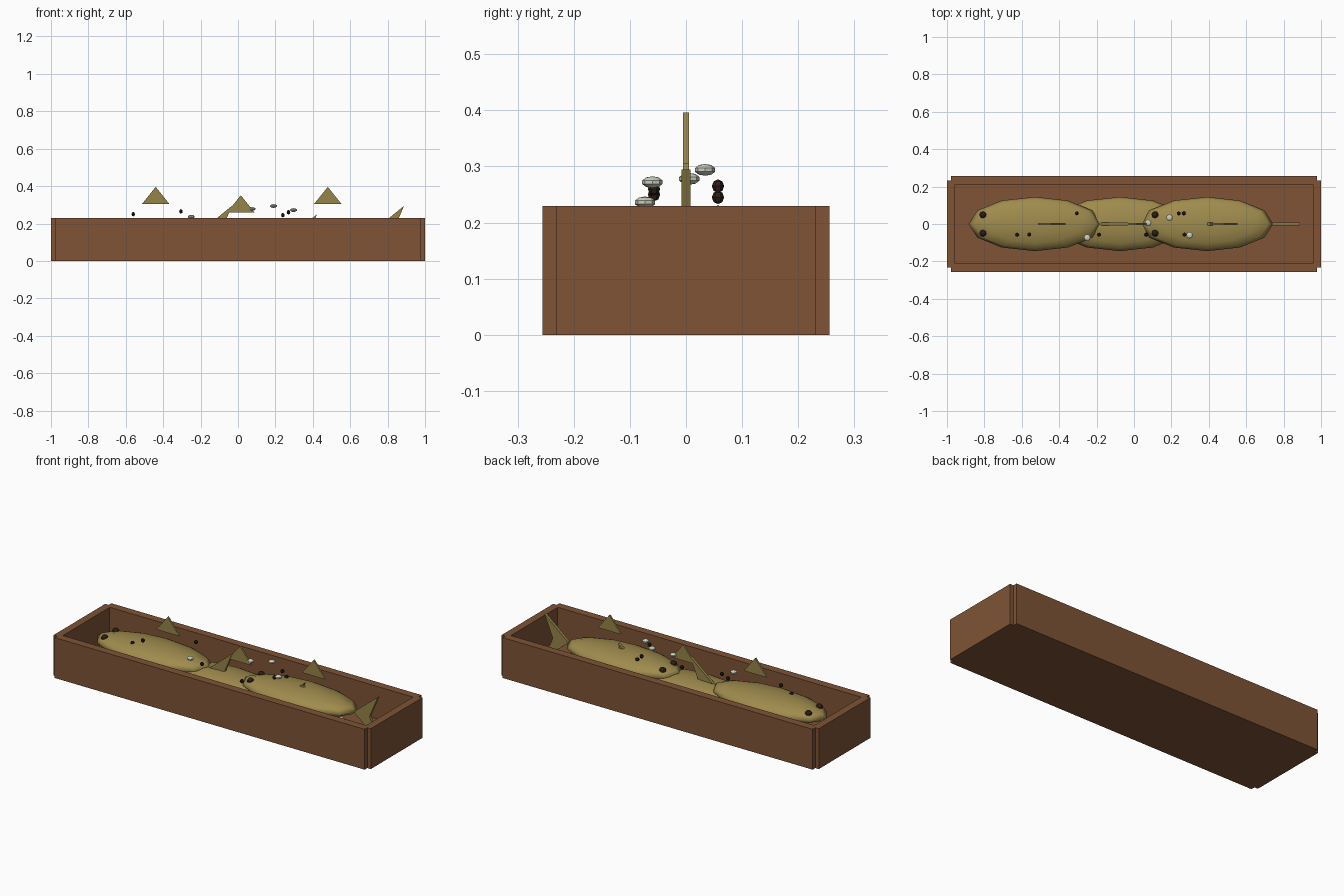
import bpy, bmesh, math
from mathutils import Matrix

if "Cube" in bpy.data.objects:
    bpy.data.objects.remove(bpy.data.objects["Cube"])


def material(name, rgb):
    m = bpy.data.materials.new(name)
    m.diffuse_color = (*rgb, 1)
    m.use_nodes = True
    m.node_tree.nodes["Principled BSDF"].inputs["Base Color"].default_value = m.diffuse_color
    return m


WOOD = material("brown_wood", (0.21, 0.087, 0.036))
GOLD = material("golden_skin", (0.35, 0.26, 0.075))
OLIVE = material("olive_fin", (0.30, 0.23, 0.063))
DARK = material("dark_pepper", (0.026, 0.014, 0.009))
SALT = material("pale_salt", (0.60, 0.63, 0.52))


def finish(name, bm, mat, smooth=False):
    bmesh.ops.recalc_face_normals(bm, faces=bm.faces)
    me = bpy.data.meshes.new(name)
    bm.to_mesh(me)
    bm.free()
    me.materials.append(mat)
    for p in me.polygons:
        p.use_smooth = smooth
    ob = bpy.data.objects.new(name, me)
    bpy.context.collection.objects.link(ob)
    return ob


def box(name, center, size, mat):
    bm = bmesh.new()
    bmesh.ops.create_cube(bm, size=1, matrix=Matrix.LocRotScale(center, None, size))
    return finish(name, bm, mat)


def ellipsoid(name, center, radii, mat, segs, rings, smooth=False):
    bm = bmesh.new()
    bmesh.ops.create_uvsphere(bm, u_segments=segs, v_segments=rings, radius=1,
                              matrix=Matrix.LocRotScale(center, None, radii))
    return finish(name, bm, mat, smooth)


def plate(name, outline, thickness, mat):
    """Flat upright plate in the xz plane, centred on y = 0."""
    bm = bmesh.new()
    face = bm.faces.new([bm.verts.new((x, -thickness / 2, z)) for x, z in outline])
    ext = bmesh.ops.extrude_face_region(bm, geom=[face])["geom"]
    moved = [v for v in ext if isinstance(v, bmesh.types.BMVert)]
    bmesh.ops.translate(bm, verts=moved, vec=(0, thickness, 0))
    return finish(name, bm, mat)


# Wooden tray: floor, long walls, short end walls
H = 0.23
box("tray_floor", (0, 0, 0.0225), (1.94, 0.45, 0.045), WOOD)
for side, s in (("front", -1), ("back", 1)):
    box(f"{side}_wall", (0, s * 0.2335, H / 2), (1.956, 0.045, H), WOOD)
for side, s in (("left", -1), ("right", 1)):
    box(f"{side}_wall", (s * 0.9785, 0, H / 2), (0.043, 0.464, H), WOOD)


# Fish: flattened body, forked tail, raised dorsal fin, two eyes
def fish(tag, x, z):
    ellipsoid(f"fish_body_{tag}", (x, 0, z), (0.355, 0.145, 0.056), GOLD, 12, 8, True)
    plate(f"fish_tail_{tag}", [(x + 0.345, z), (x + 0.498, z - 0.125),
                               (x + 0.445, z), (x + 0.498, z + 0.125)], 0.016, OLIVE)
    plate(f"dorsal_fin_{tag}", [(x + 0.017, z + 0.135), (x + 0.163, z + 0.135),
                                (x + 0.09, z + 0.226)], 0.01, OLIVE)
    for s in (-1, 1):
        ellipsoid(f"fish_eye_{tag}", (x - 0.277, s * 0.049, z + 0.025),
                  (0.019, 0.019, 0.019), DARK, 8, 6)


fish("left", -0.53, 0.17)
fish("middle", -0.075, 0.125)
fish("right", 0.39, 0.17)
ellipsoid("skin_bump", (0.415, 0, 0.218), (0.012, 0.012, 0.011), OLIVE, 8, 6)

# Peppercorns
for p in [(-0.625, -0.057, 0.217), (-0.56, -0.057, 0.25), (-0.305, 0.057, 0.265),
          (-0.187, -0.057, 0.215), (0.065, -0.057, 0.185), (0.24, 0.057, 0.245),
          (0.267, 0.057, 0.219), (0.27, -0.057, 0.26)]:
    ellipsoid("peppercorn", p, (0.011, 0.011, 0.012), DARK, 6, 4)

# Salt flakes
for p in [(-0.25, -0.073, 0.236), (0.075, 0.006, 0.278), (0.19, 0.034, 0.294),
          (0.297, -0.06, 0.272), (0.67, -0.03, 0.12)]:
    ellipsoid("salt_flake", p, (0.019, 0.019, 0.0105), SALT, 8, 5)
